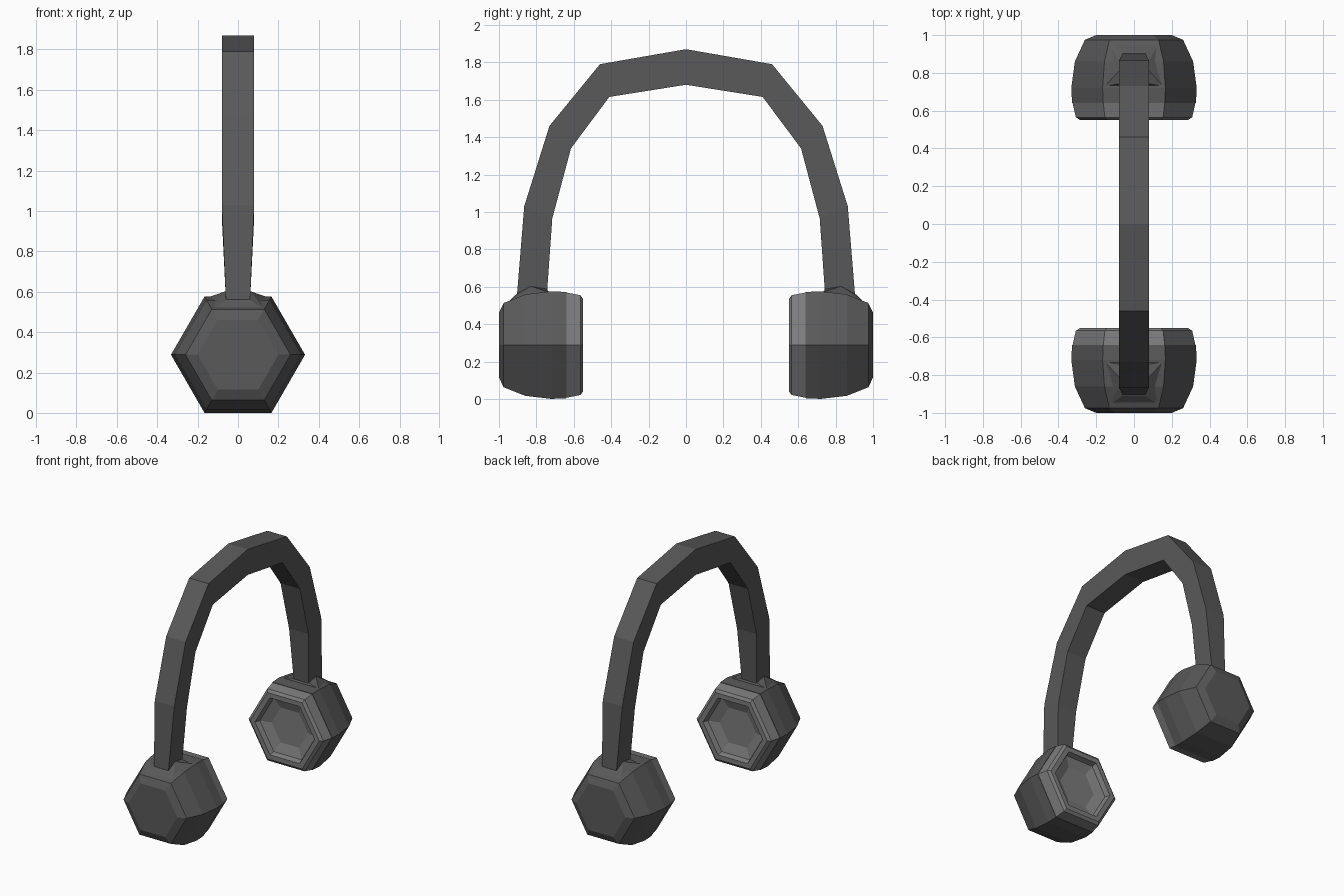
import bpy, bmesh, math

if "Cube" in bpy.data.objects:
    bpy.data.objects.remove(bpy.data.objects["Cube"])


def material(name, v):
    m = bpy.data.materials.new(name)
    m.diffuse_color = (v, v, v, 1)
    m.use_nodes = True
    m.node_tree.nodes["Principled BSDF"].inputs["Base Color"].default_value = m.diffuse_color
    return m


dark = material("dark_grey", 0.1)
soft = material("soft_grey", 0.2)


def finish(bm, name, mat):
    bmesh.ops.recalc_face_normals(bm, faces=bm.faces)
    me = bpy.data.meshes.new(name)
    bm.to_mesh(me)
    bm.free()
    me.materials.append(mat)
    ob = bpy.data.objects.new(name, me)
    bpy.context.collection.objects.link(ob)
    return ob


def hex_lathe(name, profile, side, mat, zc=0.288):
    """Six-sided rings along y from (y, radius) pairs, capped at both ends."""
    bm = bmesh.new()
    rings = []
    for y, r in profile:
        rings.append([bm.verts.new((r * math.cos(i * math.pi / 3), side * y,
                                    zc + r * math.sin(i * math.pi / 3)))
                      for i in range(6)])
    for a, b in zip(rings, rings[1:]):
        for i in range(6):
            j = (i + 1) % 6
            bm.faces.new((a[i], a[j], b[j], b[i]))
    bm.faces.new(rings[0])
    bm.faces.new(rings[-1])
    return finish(bm, name, mat)


# Headband: rectangular sections swept over the arch, narrower at the ends
half = [((0.905, 0.54), (0.745, 0.54), 0.059),
        ((0.865, 1.03), (0.715, 0.965), 0.08),
        ((0.73, 1.46), (0.615, 1.34), 0.08),
        ((0.46, 1.79), (0.41, 1.615), 0.08)]
arch = half + [((0, 1.87), (0, 1.68), 0.08)]
arch += [((-o[0], o[1]), (-i[0], i[1]), w) for o, i, w in reversed(half)]
bm = bmesh.new()
sections = [[bm.verts.new(p) for p in
             ((-w, *o), (w, *o), (w, *i), (-w, *i))] for o, i, w in arch]
for a, b in zip(sections, sections[1:]):
    for k in range(4):
        n = (k + 1) % 4
        bm.faces.new((a[k], a[n], b[n], b[k]))
bm.faces.new(sections[0])
bm.faces.new(sections[-1])
finish(bm, "headband", dark)

shell = [(1.0, 0.2), (0.975, 0.26), (0.86, 0.313), (0.72, 0.332), (0.64, 0.328)]
pad = [(0.645, 0.326), (0.565, 0.308), (0.55, 0.285), (0.55, 0.245),
       (0.585, 0.23), (0.61, 0.15)]

for side, tag in ((-1, "front"), (1, "back")):
    # Ear cup shell and recessed cushion
    hex_lathe(tag + "_ear_cup", shell, side, dark)
    hex_lathe(tag + "_cushion", pad, side, soft)

    # Raised collar where the band enters the cup
    bm = bmesh.new()
    for x, y, z in ((0.155, 0.73, 0.57), (0.135, 0.96, 0.51), (0.06, 0.745, 0.588),
                    (0.06, 0.83, 0.603), (0.06, 0.91, 0.558)):
        for s in (-1, 1):
            bm.verts.new((s * x, side * y, z))
    bmesh.ops.convex_hull(bm, input=bm.verts[:])
    finish(bm, tag + "_band_collar", dark)
